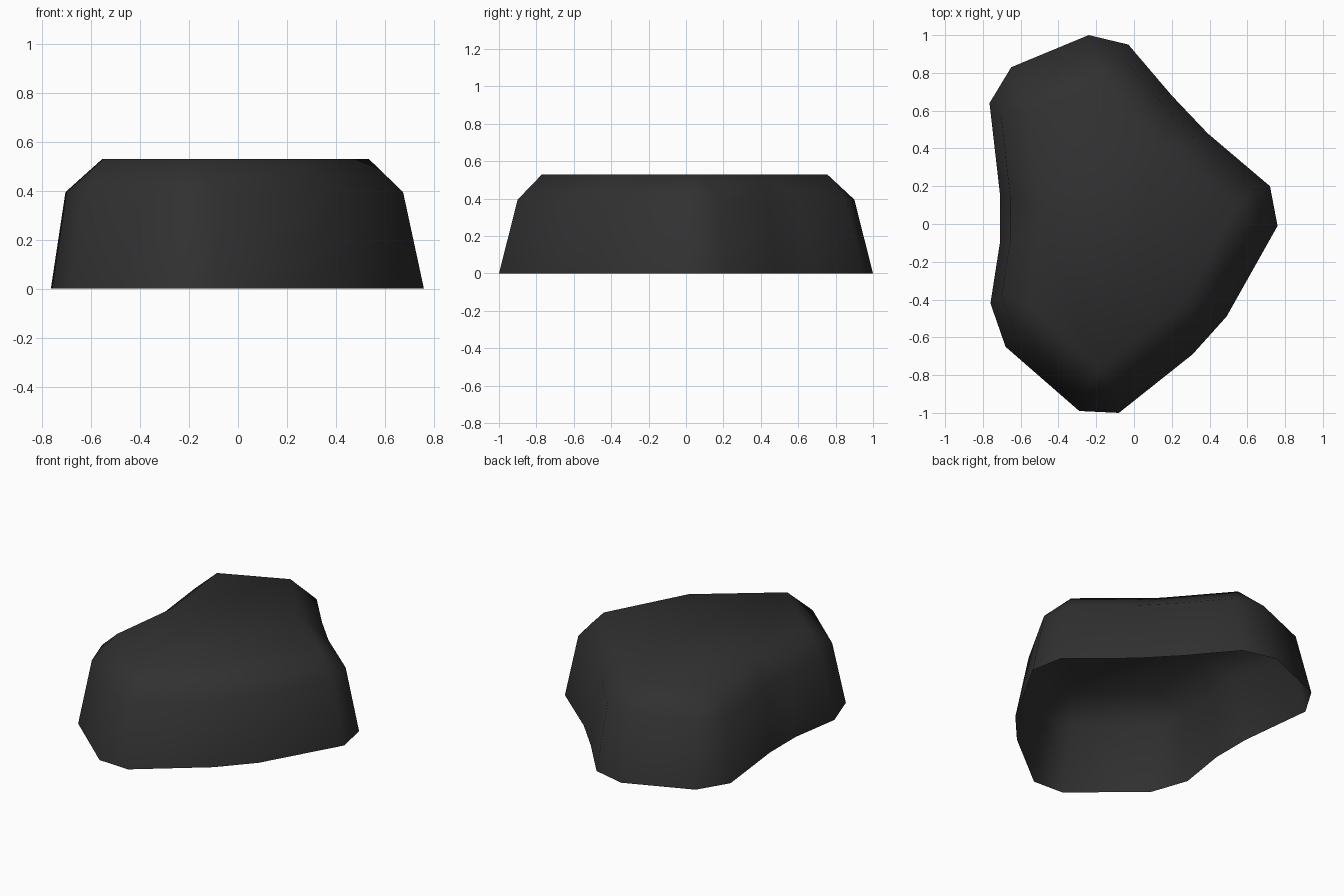
import bpy, bmesh

if "Cube" in bpy.data.objects:
    bpy.data.objects.remove(bpy.data.objects["Cube"])

# Ground outline: eight chamfered corners, two points each, clockwise from the back
BASE = [(-.24, 1), (-.03, .95), (.20, .68), (.39, .48), (.72, .20), (.76, -.01),
        (.49, -.49), (.31, -.69), (-.08, -1), (-.29, -.99), (-.68, -.65), (-.76, -.42),
        (-.71, -.10), (-.71, .16), (-.765, .64), (-.65, .83)]
# Flat top: one point per corner
TOP = [(-.157, .755), (.14, .41), (.535, .07), (.275, -.42),
       (-.18, -.77), (-.55, -.44), (-.49, .03), (-.555, .58)]
SHOULDER_Z, TOP_Z = .395, .53

bm = bmesh.new()
base = [bm.verts.new((x, y, 0)) for x, y in BASE]
shoulder = [bm.verts.new((x * .905 - .013, y * .9, SHOULDER_Z)) for x, y in BASE]
top = [bm.verts.new((x, y, TOP_Z)) for x, y in TOP]

# Tapered walls, open at the bottom
n = len(BASE)
for i in range(n):
    j = (i + 1) % n
    bm.faces.new((base[j], base[i], shoulder[i], shoulder[j]))

# Bevelled rim: a triangle on each corner, a quad along each side
for k in range(8):
    a, b, c = 2 * k, 2 * k + 1, (2 * k + 2) % n
    bm.faces.new((shoulder[b], shoulder[a], top[k]))
    bm.faces.new((shoulder[c], shoulder[b], top[k], top[(k + 1) % 8]))
bm.faces.new(top[::-1])

for f in bm.faces:
    f.smooth = True
bm.normal_update()

mesh = bpy.data.meshes.new("rock_shell")
bm.to_mesh(mesh)
bm.free()
rock = bpy.data.objects.new("rock_shell", mesh)
bpy.context.collection.objects.link(rock)

# Dark stone colour
stone = bpy.data.materials.new("dark_stone")
stone.diffuse_color = (.03, .03, .03, 1)
stone.use_nodes = True
stone.node_tree.nodes["Principled BSDF"].inputs["Base Color"].default_value = stone.diffuse_color
mesh.materials.append(stone)
